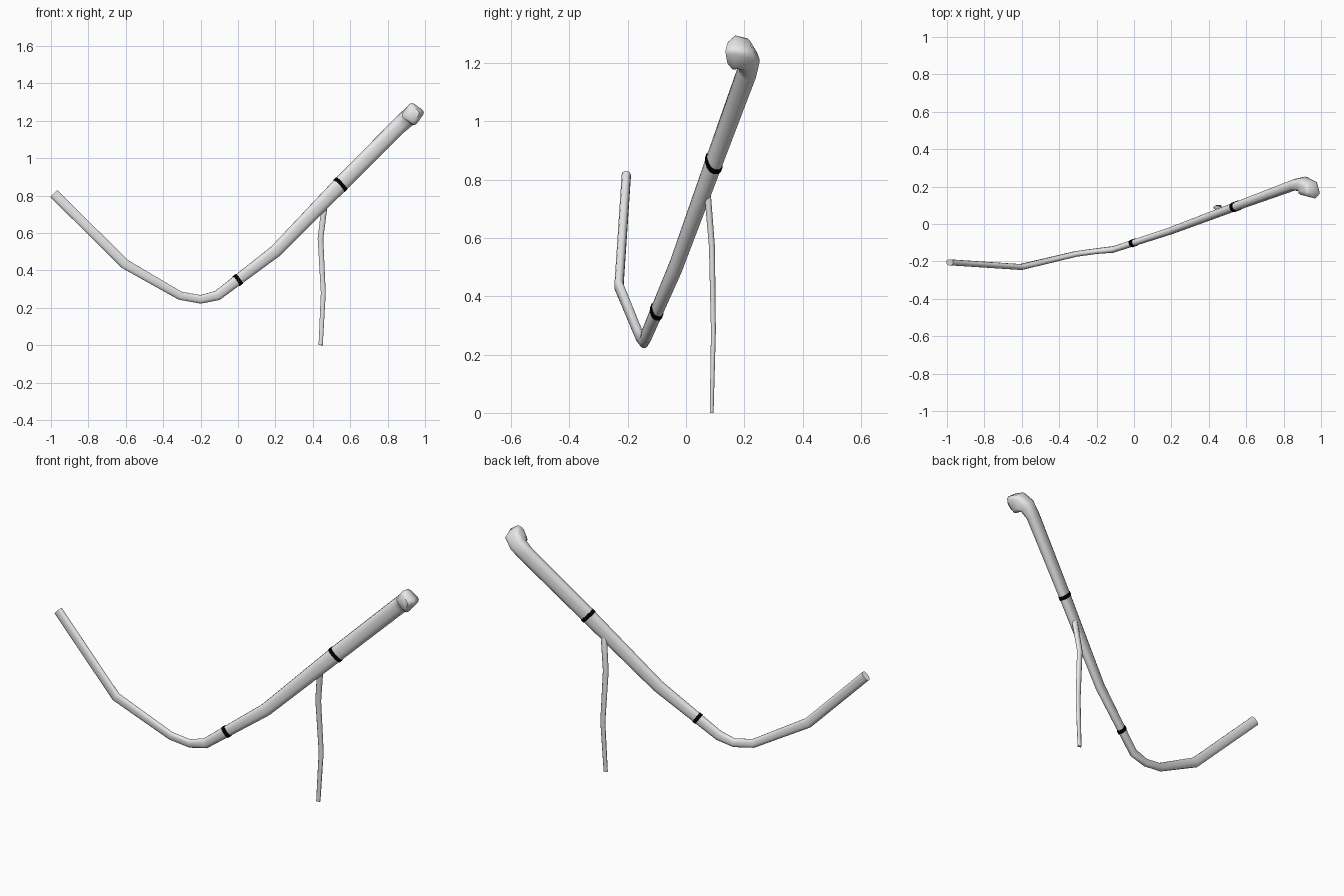
import bpy, bmesh, math
from mathutils import Vector

if "Cube" in bpy.data.objects:
    bpy.data.objects.remove(bpy.data.objects["Cube"])


def material(name, rgb):
    m = bpy.data.materials.new(name)
    m.diffuse_color = (*rgb, 1)
    m.use_nodes = True
    m.node_tree.nodes["Principled BSDF"].inputs["Base Color"].default_value = m.diffuse_color
    return m


grey = material("light_grey", (0.8, 0.8, 0.8))
black = material("black", (0.0, 0.0, 0.0))


def tube(name, rings, side, sides=10, mat=grey):
    """Sweep a flattened section; ring = (x, y, z, thickness, height, squareness power)."""
    pts = [Vector(r[:3]) for r in rings]
    bm = bmesh.new()
    loops, up, prev = [], None, None
    for i, r in enumerate(rings):
        a = (pts[i] - pts[i - 1]).normalized() if i else Vector()
        b = (pts[i + 1] - pts[i]).normalized() if i < len(pts) - 1 else Vector()
        t = (a + b).normalized()
        if up is None:
            up = Vector(side).cross(t).normalized()
        else:
            up = prev.rotation_difference(t) @ up
        prev = t
        across = t.cross(up).normalized()
        loop = []
        for k in range(sides):
            ang = 2 * math.pi * (k + 0.5) / sides
            c, s = math.cos(ang), math.sin(ang)
            c = math.copysign(abs(c) ** r[5], c)
            s = math.copysign(abs(s) ** r[5], s)
            loop.append(bm.verts.new(pts[i] + across * c * r[3] + up * s * r[4]))
        loops.append(loop)
    for lo, hi in zip(loops, loops[1:]):
        for k in range(sides):
            j = (k + 1) % sides
            bm.faces.new((lo[k], lo[j], hi[j], hi[k]))
    bm.faces.new(loops[0][::-1])
    bm.faces.new(loops[-1])
    bmesh.ops.recalc_face_normals(bm, faces=bm.faces)
    me = bpy.data.meshes.new(name)
    bm.to_mesh(me)
    bm.free()
    me.materials.append(mat)
    ob = bpy.data.objects.new(name, me)
    bpy.context.collection.objects.link(ob)
    bpy.ops.object.select_all(action='DESELECT')
    ob.select_set(True)
    bpy.context.view_layer.objects.active = ob
    bpy.ops.object.shade_smooth_by_angle(angle=math.radians(60))
    return ob


# Bent main branch, ending in a squarish knob turned to the front
branch = [
    (-0.985, -0.205, 0.811, 0.016, 0.027, 0.8),
    (-0.605, -0.230, 0.434, 0.016, 0.027, 0.8),
    (-0.310, -0.160, 0.265, 0.015, 0.023, 0.8),
    (-0.200, -0.145, 0.245, 0.015, 0.023, 0.8),
    (-0.110, -0.136, 0.266, 0.017, 0.027, 0.8),
    (0.200, -0.035, 0.502, 0.020, 0.034, 0.8),
    (0.547, 0.095, 0.858, 0.024, 0.042, 0.8),
    (0.860, 0.210, 1.172, 0.030, 0.044, 0.8),
    (0.902, 0.214, 1.210, 0.038, 0.045, 0.7),
    (0.930, 0.195, 1.232, 0.047, 0.047, 0.5),
    (0.935, 0.165, 1.236, 0.049, 0.048, 0.4),
    (0.930, 0.146, 1.236, 0.035, 0.035, 0.6),
]
tube("main_branch", branch, (0, -1, 0), 12)


# Dark bands wrapped round the branch
def band(name, a, b, f, width):
    p, q = Vector(branch[a][:3]), Vector(branch[b][:3])
    t = (q - p).normalized()
    c = p.lerp(q, f)
    w, h = (branch[a][k] * (1 - f) + branch[b][k] * f + 0.003 for k in (3, 4))
    ends = [c - t * width / 2, c + t * width / 2]
    tube(name, [(*e, w, h, 0.8) for e in ends], Vector((t.y, -t.x, 0)), 12, black)


band("lower_band", 4, 5, 0.35, 0.02)
band("upper_band", 6, 7, 0.0, 0.02)

# Thin crooked support leg
tube("support_leg", [
    (0.442, 0.088, 0.000, 0.007, 0.012, 0.9),
    (0.456, 0.094, 0.280, 0.009, 0.014, 0.9),
    (0.441, 0.089, 0.570, 0.011, 0.016, 0.9),
    (0.462, 0.075, 0.740, 0.012, 0.017, 0.9),
    (0.472, 0.066, 0.790, 0.008, 0.012, 0.9),
], (0, -1, 0), 8)
